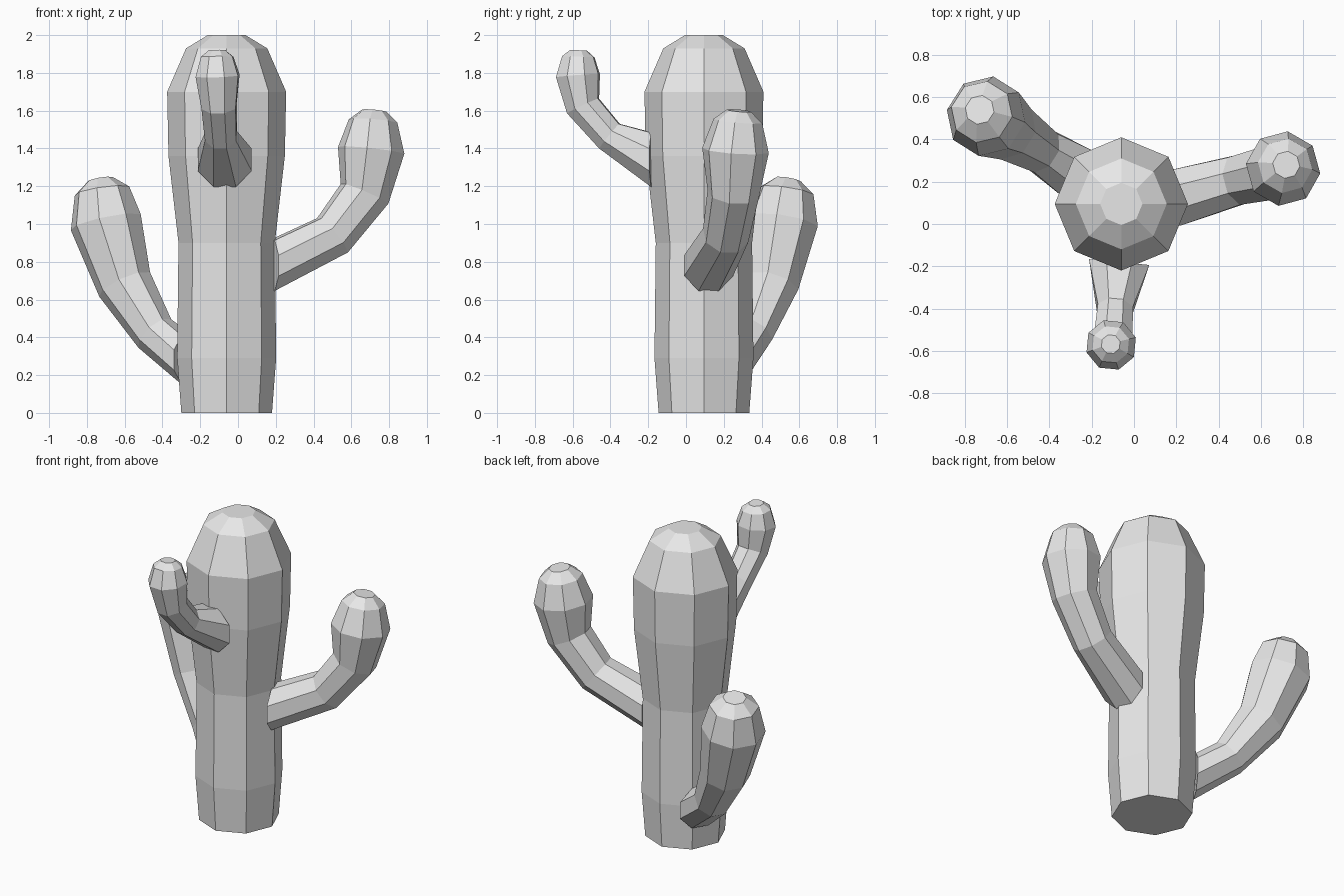
import bpy, bmesh, math
from mathutils import Vector

cube = bpy.data.objects.get("Cube")
if cube:
    bpy.data.objects.remove(cube, do_unlink=True)

SIDES = 8
UP = Vector((0, 0, 1))

grey = bpy.data.materials.new("plain_grey")
grey.use_nodes = True
grey.diffuse_color = (0.8, 0.8, 0.8, 1)
grey.node_tree.nodes["Principled BSDF"].inputs["Base Color"].default_value = (0.8, 0.8, 0.8, 1)


def tube(name, rings, forward, first_normal, turn):
    """Loft eight-sided rings (x, y, z, radius) along a bent path and cap both ends."""
    bm = bmesh.new()
    centres = [Vector(r[:3]) for r in rings]
    steps = [(b - a).normalized() for a, b in zip(centres, centres[1:])]
    side = UP.cross(forward).normalized()
    loops = []
    for i, (centre, ring) in enumerate(zip(centres, rings)):
        if i == 0:
            normal = first_normal.normalized()
        elif i == len(rings) - 1:
            normal = steps[-1]
        else:
            normal = (steps[i - 1] + steps[i]).normalized()
        u = side.cross(normal).normalized()
        v = normal.cross(u)
        loop = []
        for k in range(SIDES):
            a = math.tau * (k + turn) / SIDES
            loop.append(bm.verts.new(centre + ring[3] * (u * math.cos(a) + v * math.sin(a))))
        loops.append(loop)
    for low, high in zip(loops, loops[1:]):
        for k in range(SIDES):
            j = (k + 1) % SIDES
            bm.faces.new((low[k], low[j], high[j], high[k]))
    bm.faces.new(loops[0])
    bm.faces.new(loops[-1])
    bmesh.ops.recalc_face_normals(bm, faces=bm.faces[:])
    mesh = bpy.data.meshes.new(name)
    bm.to_mesh(mesh)
    bm.free()
    mesh.materials.append(grey)
    obj = bpy.data.objects.new(name, mesh)
    bpy.context.collection.objects.link(obj)


# Trunk: height and radius of each ring
profile = [(0, .24), (.29, .262), (.9, .255), (1.36, .308), (1.7, .315), (1.93, .215), (2, .1)]
tube("trunk", [(-.06, .095, z, r) for z, r in profile], Vector((1, 0, 0)), UP, 0)

# Arms: rings from the trunk outwards, then up to the rounded tip
arms = {
    "left_arm": [(.18, .12, .78, .145), (.5, .21, .94, .125), (.67, .25, 1.16, .138),
                 (.705, .262, 1.39, .178), (.715, .275, 1.545, .13), (.72, .28, 1.6, .065)],
    "front_arm": [(-.07, -.18, 1.34, .155), (-.09, -.405, 1.465, .09), (-.1, -.545, 1.625, .098),
                  (-.108, -.572, 1.785, .122), (-.11, -.57, 1.885, .09), (-.11, -.568, 1.92, .046)],
    "right_arm": [(-.27, .24, .28, .14), (-.44, .35, .42, .115), (-.6, .45, .68, .15),
                  (-.7, .51, 1.01, .192), (-.72, .53, 1.175, .148), (-.73, .54, 1.235, .07)],
}
for name, rings in arms.items():
    outward = Vector(rings[3][:3]) - Vector(rings[0][:3])
    outward.z = 0
    tube(name, rings, outward, outward, .5)
